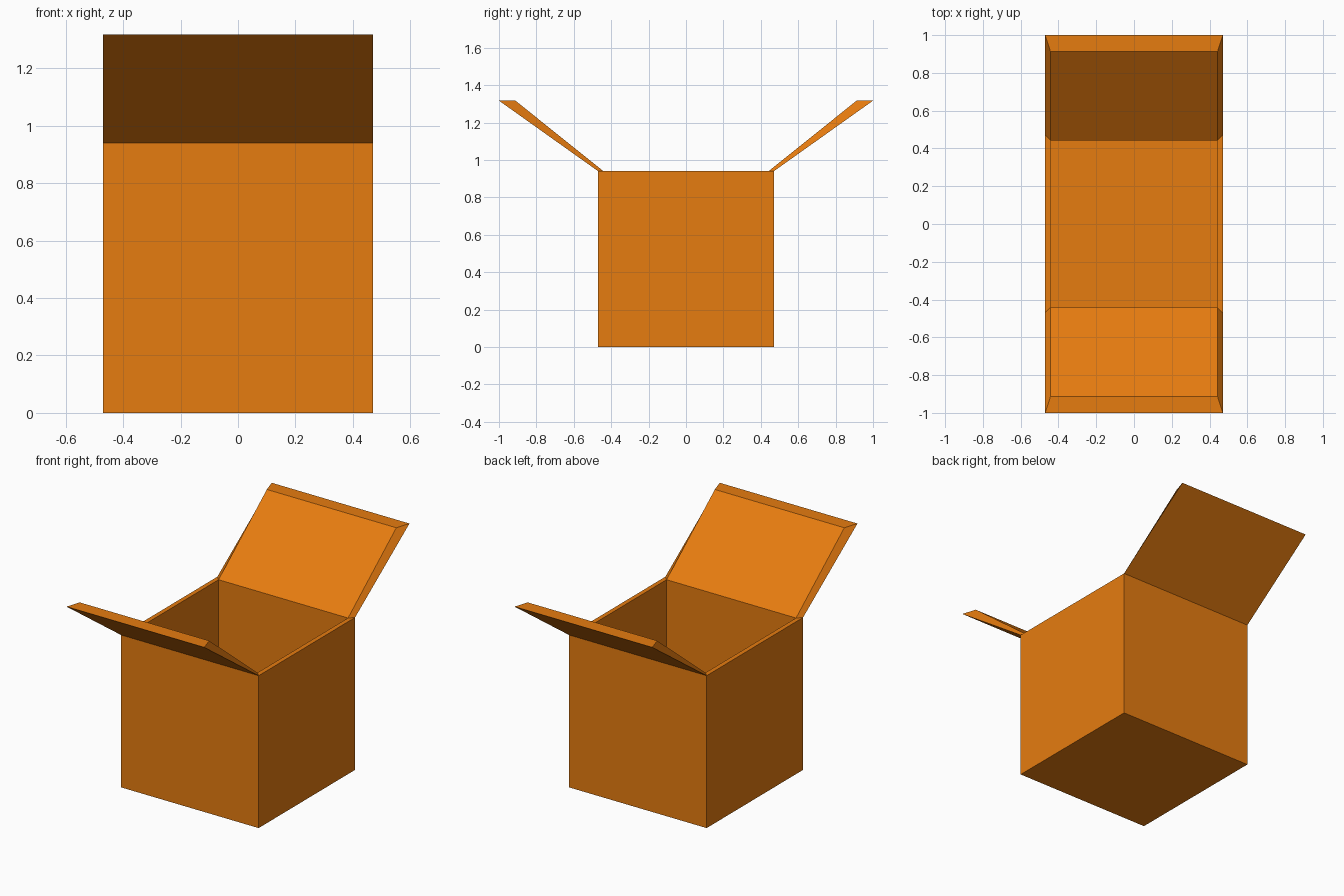
import bpy, bmesh

if "Cube" in bpy.data.objects:
    bpy.data.objects.remove(bpy.data.objects["Cube"])

HALF, INNER, HEIGHT, FLOOR = 0.47, 0.43, 0.94, 0.04
TIP_OUT, TIP_IN, TIP_Z = 1.0, 0.912, 1.317

card = bpy.data.materials.new("orange cardboard")
card.diffuse_color = (0.79, 0.2, 0.005, 1)
card.use_nodes = True
card.node_tree.nodes["Principled BSDF"].inputs["Base Color"].default_value = card.diffuse_color

# Box body: a cube standing on the ground
bm = bmesh.new()
bmesh.ops.create_cube(bm, size=2 * HALF)
bmesh.ops.translate(bm, verts=bm.verts, vec=(0, 0, HEIGHT / 2))

# Hollow interior: inset the top to form the rim, then push it down
bm.normal_update()
top = max(bm.faces, key=lambda f: f.calc_center_median().z)
rim = bmesh.ops.inset_region(bm, faces=[top], thickness=HALF - INNER)["faces"]
flap_rims = [f for f in rim if abs(f.calc_center_median().y) > 0.3]
geom = bmesh.ops.extrude_discrete_faces(bm, faces=[top])["faces"]
for v in geom[0].verts:
    v.co.z = FLOOR

# Open flaps: extrude the front and back rim outward and upward
for face in bmesh.ops.extrude_discrete_faces(bm, faces=flap_rims)["faces"]:
    for v in face.verts:
        side = 1 if v.co.y > 0 else -1
        outer = abs(v.co.y) > (HALF + INNER) / 2
        v.co.y = side * (TIP_OUT if outer else TIP_IN)
        v.co.z = TIP_Z

bmesh.ops.recalc_face_normals(bm, faces=bm.faces)
mesh = bpy.data.meshes.new("open_box")
bm.to_mesh(mesh)
bm.free()
mesh.materials.append(card)
box = bpy.data.objects.new("open_box", mesh)
bpy.context.collection.objects.link(box)
